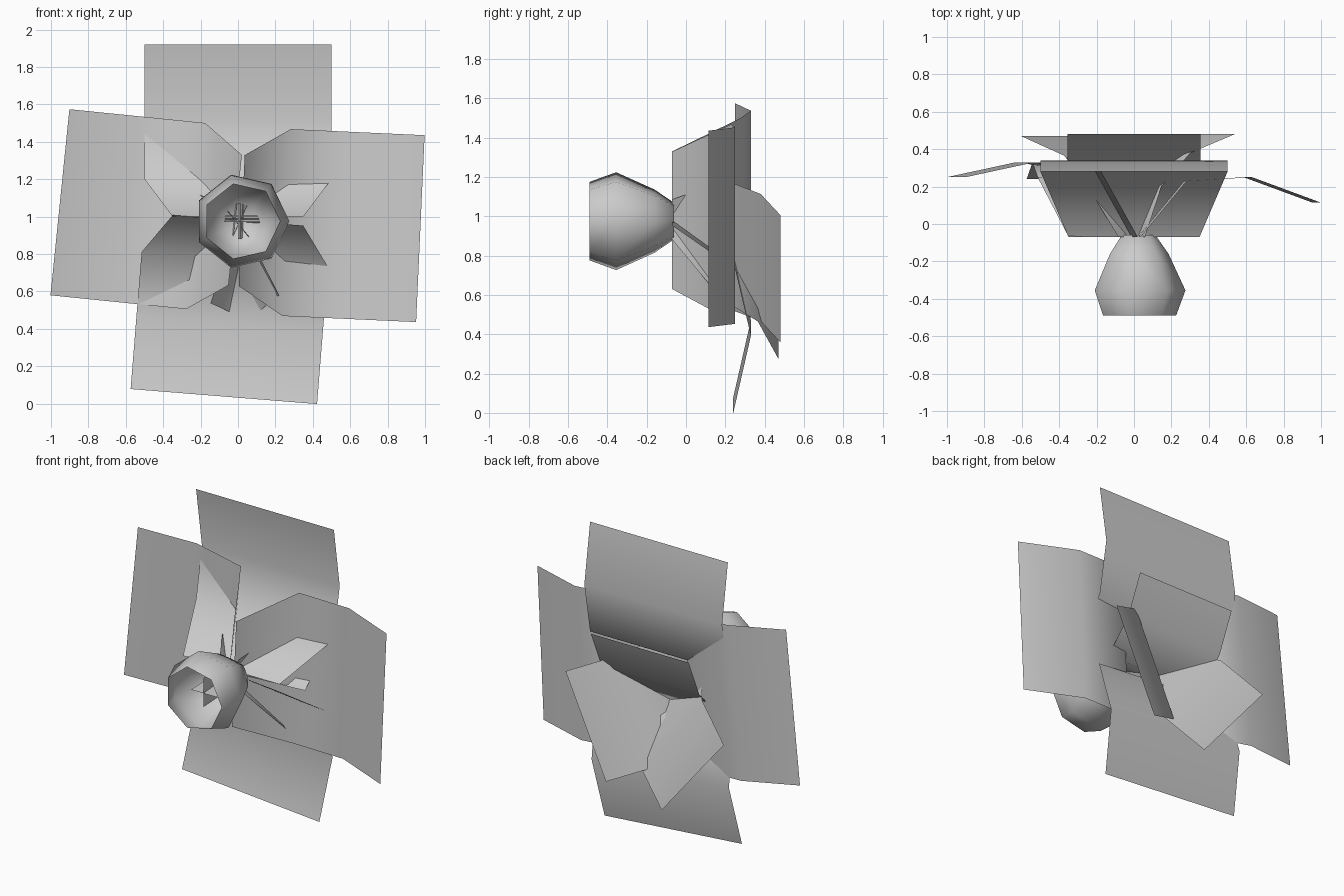
import bpy
from math import sin, cos, radians, tau

if "Cube" in bpy.data.objects:
    bpy.data.objects.remove(bpy.data.objects["Cube"])


def make_mesh(name, verts, faces, smooth=True):
    me = bpy.data.meshes.new(name)
    me.from_pydata(verts, [], faces)
    me.update()
    for p in me.polygons:
        p.use_smooth = smooth
    ob = bpy.data.objects.new(name, me)
    bpy.context.collection.objects.link(ob)
    return ob


def petal(name, angle, rows):
    """Bent sheet; rows are (centre z, distance outward, y, half width)."""
    ox, oz = cos(radians(angle)), sin(radians(angle))
    verts = []
    for cz, r, y, h in rows:
        for s in (-1, 1):
            verts.append((ox * r - oz * h * s, y, cz + oz * r + ox * h * s))
    faces = [(2*i, 2*i + 1, 2*i + 3, 2*i + 2) for i in range(len(rows) - 1)]
    return make_mesh(name, verts, faces)


# Four large front petals: angle, then distance and depth of each row
large = {
    "top_petal": (90, (.02, .22, .55, .94), (-.07, .28, .34, .28)),
    "left_petal": (174.2, (.015, .227, .585, .957), (-.07, .28, .33, .25)),
    "right_petal": (-2.6, (.02, .26, .61, .976), (-.07, .23, .25, .115)),
    "bottom_petal": (265.4, (0, .21, .55, .945), (-.07, .25, .33, .24)),
}
for name, (ang, rs, ys) in large.items():
    petal(name, ang, [(.98, r, y, h) for r, y, h in zip(rs, ys, (.35, .5, .5, .5))])

# Three small petals behind, narrow at the base
small = {
    "back_petal_right": (-24.4, (0, .17, .43), (.20, .38, .48)),
    "back_petal_left": (219.5, (.01, .19, .49), (.18, .365, .47)),
    "back_petal_top": (90, (0, .19, .44), (.19, .37, .48)),
}
for name, (ang, rs, ys) in small.items():
    petal(name, ang, [(.98, .01, -.07, .12)] + [(.86, r, y, .355) for r, y in zip(rs, ys)])

# Seven-sided trumpet cup, open at the front
N = 7
rings = [(-.49, .205), (-.355, .255), (-.16, .165), (-.06, .095)]
verts = [(.02 + r * cos(tau * i / N), y, .975 + r * sin(tau * i / N))
         for y, r in rings for i in range(N)]
faces = [(k*N + i, k*N + (i + 1) % N, (k + 1)*N + (i + 1) % N, (k + 1)*N + i)
         for k in range(len(rings) - 1) for i in range(N)]
faces.append(tuple(range(3 * N, 4 * N)))
make_mesh("trumpet_cup", verts, faces)

# Crossed stamen sheets inside the cup
w, y0, y1 = .095, -.07, -.38
make_mesh("stamens",
          [(.02 - w, y0, .98), (.02 + w, y0, .98), (.02 + w, y1, .97), (.02 - w, y1, .97),
           (.0, y0, .975 - w), (.0, y0, .975 + w), (.015, y1, .975 + w), (.015, y1, .975 - w)],
          [(0, 1, 2, 3), (4, 5, 6, 7)], False)
